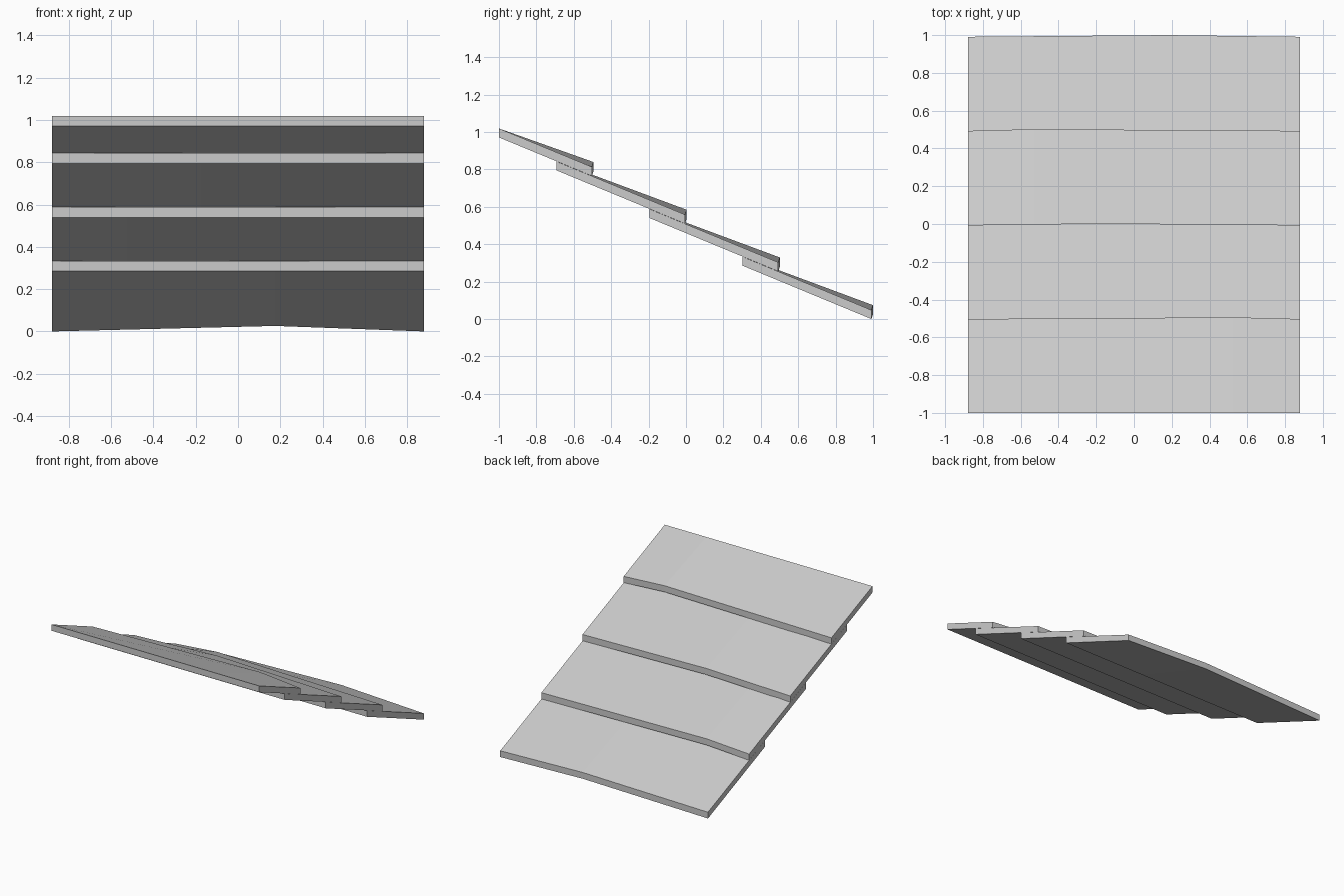
import bpy
import bmesh

cube = bpy.data.objects.get("Cube")
if cube:
    bpy.data.objects.remove(cube, do_unlink=True)

# Single plain grey for all slats
grey = bpy.data.materials.new("light grey")
grey.use_nodes = True
colour = (0.6, 0.6, 0.6, 1)
grey.diffuse_color = colour
grey.node_tree.nodes["Principled BSDF"].inputs["Base Color"].default_value = colour

HALF = 0.88        # half width of the roof
SLOPE = 0.414      # fall per unit of y
THICK = 0.048      # vertical thickness
LIFT_Y, LIFT_Z = 0.009, 0.026   # warp at the peak of the lower edge


def slat(name, y_top, y_low, z_low, peak):
    """Sloping board whose lower edge is warped up to a peak."""
    bm = bmesh.new()
    z_top = z_low + (y_low - y_top) * SLOPE
    upper = [(x, y_top, z_top) for x in (-HALF, peak, HALF)]
    lower = [(-HALF, y_low, z_low),
             (peak, y_low + LIFT_Y, z_low + LIFT_Z),
             (HALF, y_low, z_low)]
    rows = []
    for rise in (0, THICK):
        rows.append([bm.verts.new((x, y, z + rise))
                     for x, y, z in upper + lower[::-1]])
    bottom, top = rows
    # Outline runs along the upper edge, then back along the lower edge
    for row in rows:
        bm.faces.new((row[0], row[1], row[4], row[5]))
        bm.faces.new((row[1], row[2], row[3], row[4]))
    for i in range(6):
        j = (i + 1) % 6
        bm.faces.new((bottom[i], bottom[j], top[j], top[i]))
    bmesh.ops.recalc_face_normals(bm, faces=bm.faces)
    mesh = bpy.data.meshes.new(name)
    bm.to_mesh(mesh)
    bm.free()
    mesh.materials.append(grey)
    bpy.context.collection.objects.link(bpy.data.objects.new(name, mesh))


# Four overlapping slats from the high front to the low back
peaks = (0.6, -0.2, -0.6, 0.2)
for i, peak in enumerate(peaks):
    steps = 3 - i
    y_low = 0.991 - 0.498 * steps
    y_top = -1.0 if i == 0 else y_low - 0.688
    slat(f"roof_slat_{i + 1}", y_top, y_low, 0.255 * steps, peak * HALF)
